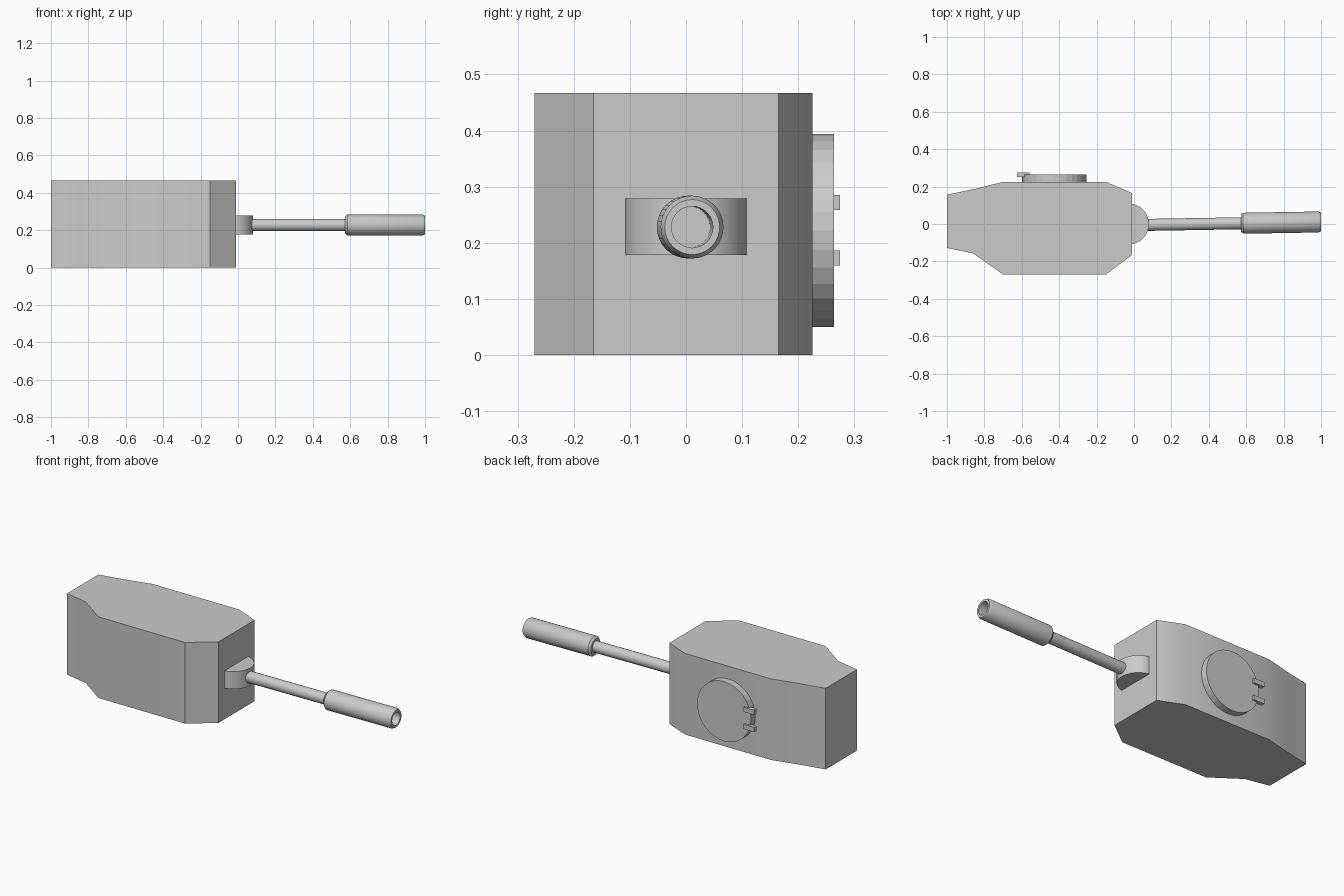
import bpy, bmesh
from math import radians, sin, cos, pi, atan
from mathutils import Matrix

if "Cube" in bpy.data.objects:
    bpy.data.objects.remove(bpy.data.objects["Cube"])


def finish(name, bm, angle=36):
    bmesh.ops.recalc_face_normals(bm, faces=bm.faces)
    mesh = bpy.data.meshes.new(name)
    bm.to_mesh(mesh)
    bm.free()
    ob = bpy.data.objects.new(name, mesh)
    bpy.context.collection.objects.link(ob)
    bpy.ops.object.select_all(action='DESELECT')
    ob.select_set(True)
    bpy.context.view_layer.objects.active = ob
    bpy.ops.object.shade_smooth_by_angle(angle=radians(angle))
    return ob


def prism(name, outline, z0, z1):
    bm = bmesh.new()
    face = bm.faces.new([bm.verts.new((x, y, z0)) for x, y in outline])
    ext = bmesh.ops.extrude_face_region(bm, geom=[face])
    for v in ext['geom']:
        if isinstance(v, bmesh.types.BMVert):
            v.co.z = z1
    return finish(name, bm)


def lathe_x(name, profile, sides=32):
    # revolve (x, radius) points around the x axis, capping both ends
    bm = bmesh.new()
    rings = [[bm.verts.new((x, r * cos(2 * pi * i / sides), r * sin(2 * pi * i / sides)))
              for i in range(sides)] for x, r in profile]
    for a, b in zip(rings, rings[1:]):
        for i in range(sides):
            j = (i + 1) % sides
            bm.faces.new((a[i], a[j], b[j], b[i]))
    bm.faces.new(rings[0])
    bm.faces.new(rings[-1])
    return finish(name, bm, 30)


# turret shell
prism("turret_body", [(-1, -0.128), (-0.86, -0.157), (-0.70, -0.27), (-0.15, -0.27),
                      (-0.01, -0.165), (-0.01, 0.165), (-0.15, 0.225), (-0.70, 0.225),
                      (-0.85, 0.188), (-1, 0.157)], 0, 0.467)

# rounded gun mount on the front plate
arc = [(-0.03 + 0.11 * cos(radians(a)), 0.11 * sin(radians(a))) for a in range(-78, 79, 12)]
prism("gun_mount", [(-0.03, -0.106)] + arc + [(-0.03, 0.106)], 0.178, 0.279)

# barrel and hollow muzzle sleeve, turned very slightly sideways
slope = 0.017
place = Matrix.Translation((0, -0.006, 0.228)) @ Matrix.Rotation(atan(slope), 4, 'Z')
barrel = lathe_x("barrel", [(0.0, 0.032), (0.60, 0.032)])
sleeve = lathe_x("muzzle_sleeve", [(0.572, 0.045), (0.584, 0.056), (0.987, 0.056),
                                   (1.0, 0.049), (1.0, 0.037), (0.70, 0.037)])
for ob in (barrel, sleeve):
    ob.matrix_world = place

# round side hatch
bm = bmesh.new()
bmesh.ops.create_cone(bm, cap_ends=True, segments=32, radius1=0.172, radius2=0.172, depth=0.042)
bmesh.ops.transform(bm, verts=bm.verts, matrix=Matrix.Translation((-0.427, 0.243, 0.222))
                    @ Matrix.Rotation(pi / 2, 4, 'X'))
finish("hatch", bm, 5)

# hatch hinges: an arm over the lid and a foot behind its rim
for n, z in enumerate((0.173, 0.272)):
    bm = bmesh.new()
    for (cx, cy), (sx, sy) in (((-0.592, 0.263), (0.068, 0.023)),):
        bmesh.ops.create_cube(bm, size=1, matrix=Matrix.Translation((cx, cy, z))
                              @ Matrix.Diagonal((sx, sy, 0.027, 1)))
    finish(f"hatch_hinge_{n + 1}", bm)
